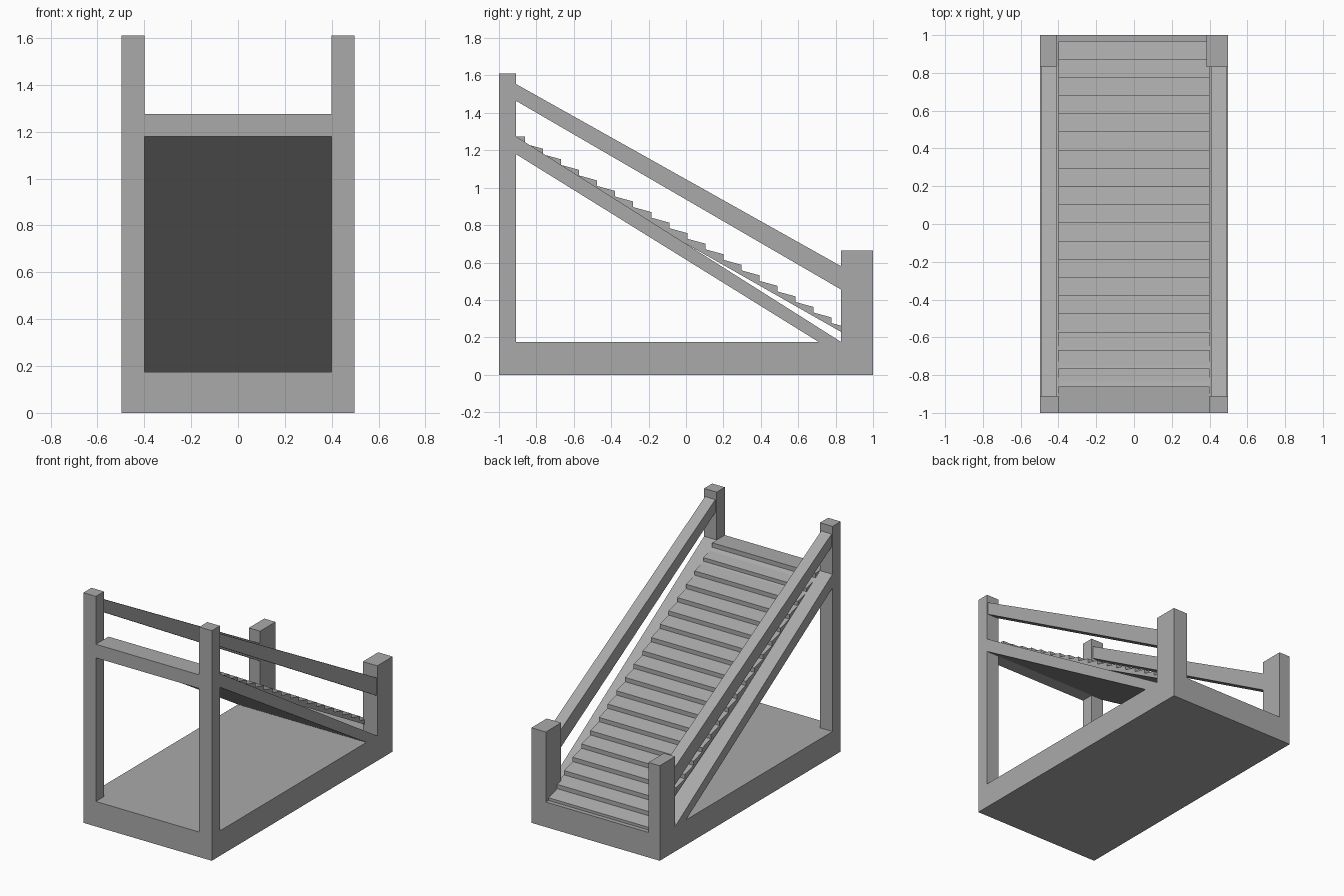
import bpy
import bmesh

cube = bpy.data.objects.get("Cube")
if cube:
    bpy.data.objects.remove(cube, do_unlink=True)

# One plain grey for the whole staircase
GREY = (0.4, 0.4, 0.4, 1)
grey = bpy.data.materials.new("plain grey")
grey.use_nodes = True
grey.diffuse_color = GREY
grey.node_tree.nodes["Principled BSDF"].inputs["Base Color"].default_value = GREY


def extrude_profile(name, profile, x0, x1):
    """Extrude a closed (y, z) outline across the width from x0 to x1."""
    bm = bmesh.new()
    face = bm.faces.new([bm.verts.new((x0, y, z)) for y, z in profile])
    side = bmesh.ops.extrude_face_region(bm, geom=[face])
    verts = [v for v in side["geom"] if isinstance(v, bmesh.types.BMVert)]
    bmesh.ops.translate(bm, verts=verts, vec=(x1 - x0, 0, 0))
    bmesh.ops.recalc_face_normals(bm, faces=bm.faces)
    mesh = bpy.data.meshes.new(name)
    bm.to_mesh(mesh)
    bm.free()
    mesh.materials.append(grey)
    obj = bpy.data.objects.new(name, mesh)
    bpy.context.collection.objects.link(obj)
    return obj


def box(name, x0, x1, y0, y1, z0, z1):
    return extrude_profile(name, [(y0, z0), (y1, z0), (y1, z1), (y0, z1)], x0, x1)


HALF = 0.497
BASE_TOP = 0.175
FRONT, BACK = -0.91, 0.83   # inner faces of the posts

# Base slab
box("base", -HALF, HALF, -1, 1, 0, BASE_TOP)

# Sloping support slab, with the level head between the tall posts
extrude_profile("ramp_slab", [
    (-1, 1.18), (FRONT, 1.18), (0.71, BASE_TOP), (BACK, BASE_TOP),
    (FRONT, 1.275), (-1, 1.275)], -HALF, HALF)

# Posts and handrails on both sides
for side, sign, inner in (("left", 1, 0.385), ("right", -1, 0.41)):
    def span(a, b):
        return sorted((sign * a, sign * b))
    box(side + "_tall_post", *span(0.4, HALF), -1, FRONT, BASE_TOP, 1.61)
    box(side + "_short_post", *span(inner, HALF), BACK, 1, BASE_TOP, 0.665)
    extrude_profile(side + "_handrail", [
        (FRONT, 1.465), (BACK, 0.455), (BACK, 0.58), (FRONT, 1.555)],
        *span(0.41, 0.49))

# Flight of stairs: sloping treads, short risers and a straight underside
STEPS = 19
PITCH = 1.83 / STEPS
SLOPE = 0.585
RISER = 0.03
TOP_Y = -0.86


def nose_height(y):
    return 1.2 - SLOPE * (y + 0.75)


stairs = [(-0.95, 1.24), (-0.95, 1.275), (TOP_Y, 1.275)]
for i in range(STEPS):
    y = TOP_Y + i * PITCH
    stairs.append((y, nose_height(y) - RISER))
    stairs.append((y + PITCH, nose_height(y + PITCH)))
end = TOP_Y + STEPS * PITCH
stairs.append((end, nose_height(end) - 0.045))
extrude_profile("stairs", stairs, -0.4, 0.4)
